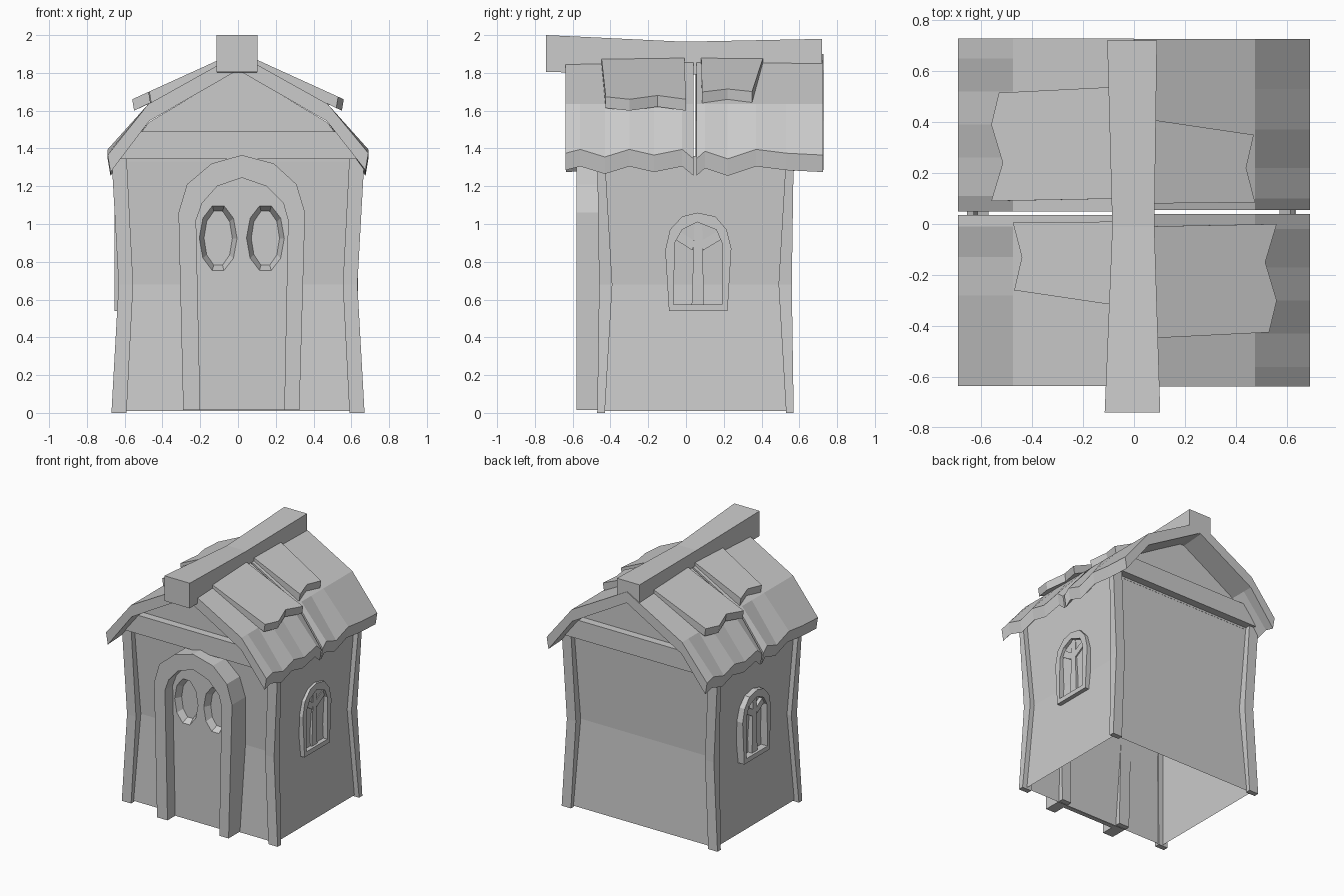
import bpy, bmesh, math

if "Cube" in bpy.data.objects:
    bpy.data.objects.remove(bpy.data.objects["Cube"])

CY = 0.05  # the house body is symmetric about this y


def finish(name, bm):
    bmesh.ops.recalc_face_normals(bm, faces=bm.faces[:])
    me = bpy.data.meshes.new(name)
    bm.to_mesh(me)
    bm.free()
    ob = bpy.data.objects.new(name, me)
    bpy.context.collection.objects.link(ob)
    return ob


def loft(name, rings, caps=True):
    """Skin a list of equal-length closed rings."""
    bm = bmesh.new()
    vs = [[bm.verts.new(p) for p in r] for r in rings]
    n = len(vs[0])
    for a, b in zip(vs, vs[1:]):
        for i in range(n):
            j = (i + 1) % n
            bm.faces.new((a[i], a[j], b[j], b[i]))
    if caps:
        bm.faces.new(vs[0])
        bm.faces.new(vs[-1])
    return finish(name, bm)


def plate(name, loops, axis, d0, d1):
    """Fill outlines (later loops are holes) and extrude from d0 to d1 along x or y."""
    bm = bmesh.new()
    for loop in loops:
        vs = [bm.verts.new((d0, u, v) if axis == 'x' else (u, d0, v)) for u, v in loop]
        for i in range(len(vs)):
            bm.edges.new((vs[i - 1], vs[i]))
    bmesh.ops.triangle_fill(bm, edges=bm.edges[:], use_beauty=True)
    bmesh.ops.dissolve_limit(bm, angle_limit=0.01, verts=bm.verts[:], edges=bm.edges[:])
    ext = bmesh.ops.extrude_face_region(bm, geom=bm.faces[:])
    mv = [g for g in ext['geom'] if isinstance(g, bmesh.types.BMVert)]
    vec = (d1 - d0, 0, 0) if axis == 'x' else (0, d1 - d0, 0)
    bmesh.ops.translate(bm, verts=mv, vec=vec)
    return finish(name, bm)


def turn(p):
    """Half turn about the roof centre: the left roof is the right one turned."""
    return (-p[0], 0.09 - p[1], p[2])


# Walls: open shell, pinched at the middle
loft("walls", [[(sx * w, CY + sy * d, z) for sx, sy in ((-1, -1), (1, -1), (1, 1), (-1, 1))]
               for w, d, z in ((.63, .49, .01), (.595, .45, .68), (.63, .48, 1.36))], caps=False)

for sy, tag in ((-1, "front"), (1, "back")):
    # Bent corner posts
    for sx, side in ((-1, "left"), (1, "right")):
        loft(f"{tag}_{side}_post",
             [[(sx * a, CY + sy * c, z), (sx * b, CY + sy * c, z),
               (sx * b, CY + sy * d, z), (sx * a, CY + sy * d, z)]
              for a, b, c, d, z in ((.59, .67, .48, .52, 0), (.555, .632, .44, .51, .68),
                                    (.59, .67, .48, .52, 1.36))])
    # Gable wall and cross beam
    plate(f"{tag}_gable", [[(-.63, 1.33), (.63, 1.33), (.47, 1.54), (0, 1.82), (-.47, 1.54)]],
          'y', CY + sy * .46, CY + sy * .48)
    plate(f"{tag}_beam", [[(-.64, 1.345), (.64, 1.345), (.52, 1.49), (-.52, 1.49)]],
          'y', CY + sy * .46, CY + sy * .54)

# Door frame arch
outer = [(-.29, .015), (-.315, 1.06), (-.27, 1.21), (-.14, 1.32), (.02, 1.365),
         (.19, 1.32), (.31, 1.21), (.355, 1.06), (.325, .015)]
inner = [(-.2, .015), (-.222, 1.02), (-.19, 1.11), (-.11, 1.2), (.02, 1.245),
         (.15, 1.2), (.24, 1.11), (.265, 1.02), (.245, .015)]
plate("door_frame", [outer + inner[::-1]], 'y', -.58, -.40)


# Door with two oval recessed lights
def oval(cx, rx, rz):
    return [(cx + rx * math.cos(math.tau * (i + .5) / 10 + .31),
             .925 + rz * math.sin(math.tau * (i + .5) / 10 + .31)) for i in range(10)]


centres = (-.105, .145)
plate("door", [inner] + [oval(c, .1, .18) for c in centres], 'y', -.485, -.45)
for c, side in zip(centres, ("left", "right")):
    rings = [[(x, y, z) for x, z in oval(c, rx, rz)]
             for y, rx, rz in ((-.485, .1, .18), (-.435, .075, .15))]
    loft(f"door_{side}_light_rim", rings, caps=False)
    plate(f"door_{side}_light_pane", [oval(c, .075, .15)], 'y', -.435, -.43)

# Arched side windows with mullions
w_out = [(-.09, .54), (-.11, .86), (-.085, .97), (-.02, 1.04), (.06, 1.06),
         (.155, 1.04), (.215, .97), (.24, .87), (.22, .54)]
w_in = [(-.065, .575), (-.06, .9), (-.02, .97), (.06, 1.01), (.16, .97), (.19, .9), (.19, .575)]
bars = {"upright": [(.03, .57), (.095, .57), (.085, 1.01), (.045, 1.01)],
        "left_brace": [(.035, .86), (.045, .91), (-.035, .96), (-.06, .92)],
        "right_brace": [(.09, .86), (.08, .91), (.165, .96), (.19, .92)]}
for s, side, x in ((-1, "left", .655), (1, "right", .635)):
    plate(f"{side}_window_frame", [w_out, w_in], 'x', s * .57, s * x)
    for bar, pts in bars.items():
        plate(f"{side}_window_{bar}", [pts], 'x', s * .57, s * (x - .02))

# Roof panels: (y, eave drop) stations with a ragged eave
panels = {"front": [(-.637, 0), (-.56, .02), (-.43, -.02), (-.3, .02), (-.17, -.01),
                    (-.02, .02), (.04, -.03)],
          "back": [(.055, -.03), (.1, .01), (.22, -.03), (.37, .02), (.53, 0), (.725, -.01)]}
for tag, stations in panels.items():
    rings = [[(0, y, 1.9), (.475, y, 1.635), (.69, y, 1.375 + d), (.675, y, 1.285 + d),
              (.47, y, 1.545), (0, y, 1.815)] for y, d in stations]
    loft(f"right_{tag}_roof", rings)
    loft(f"left_{tag}_roof", [[turn(p) for p in r] for r in rings])

# Upper shingles: (y at ridge, y at tip, x of tip)
shingles = {"front": [(-.45, -.425, .53), (-.3, -.3, .56), (-.15, -.15, .515), (-.01, 0, .56)],
            "back": [(.08, .085, .475), (.24, .22, .44), (.415, .35, .47)]}
for tag, rows in shingles.items():
    top = lambda x: 1.915 - .455 * x
    rings = [[(.03, a, top(.03)), (x, b, top(x)), (x - .01, b, top(x) - .06), (.03, a, top(.03) - .05)]
             for a, b, x in rows]
    loft(f"right_{tag}_shingle", rings)
    loft(f"left_{tag}_shingle", [[turn(p) for p in r] for r in rings])

# Sagging ridge beam
loft("ridge_beam", [[(x0, y, z0), (x1, y, z0), (x1, y, z1), (x0, y, z1)] for x0, x1, y, z0, z1 in
                    ((-.115, .103, -.74, 1.805, 2.0), (-.085, .08, -.01, 1.79, 1.965),
                     (-.105, .09, .72, 1.81, 1.98))])
